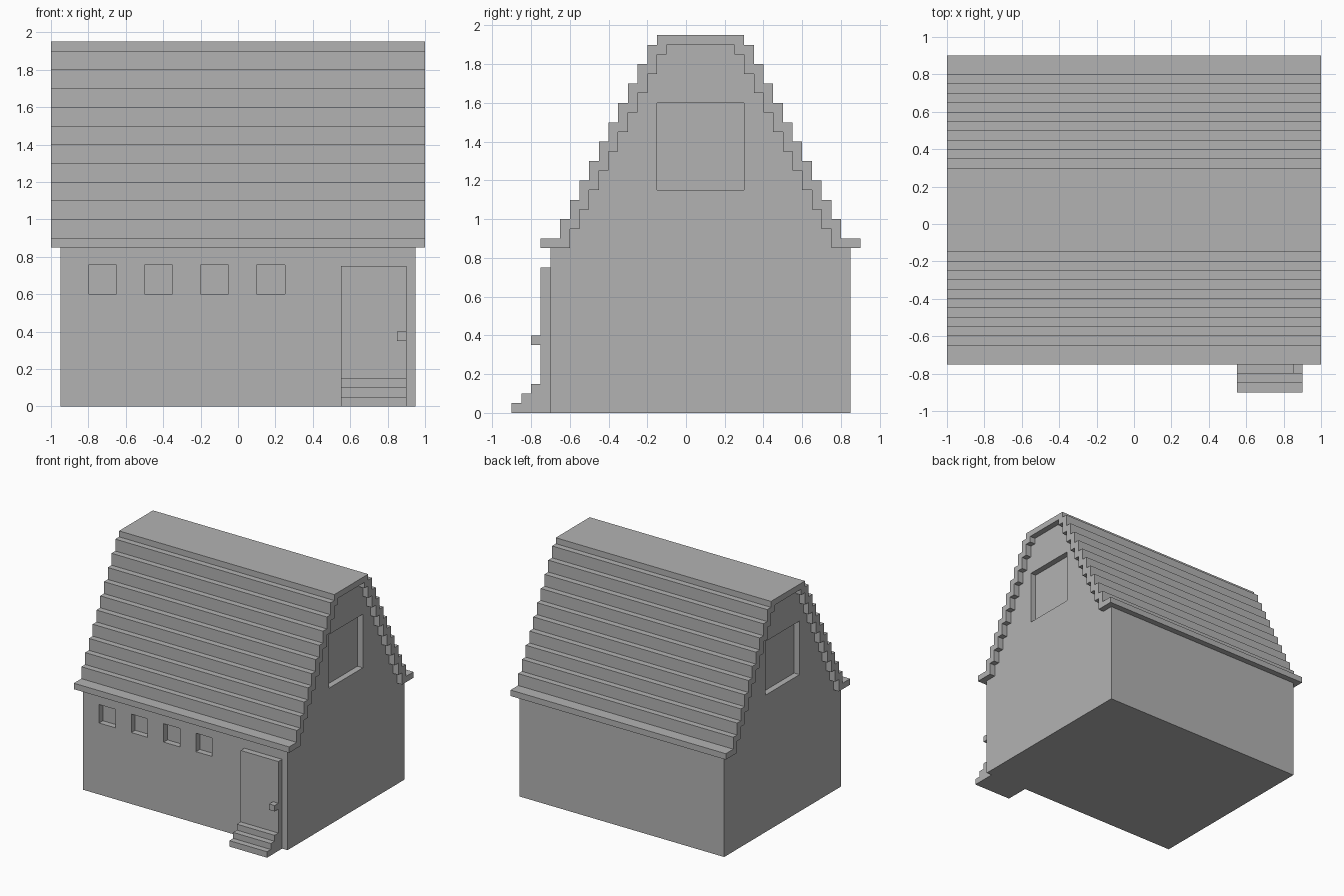
import bpy
import bmesh

cube = bpy.data.objects.get("Cube")
if cube:
    bpy.data.objects.remove(cube, do_unlink=True)

MID = 0.075  # y of the ridge line

grey = bpy.data.materials.new("plain grey")
grey.use_nodes = True
colour = (0.45, 0.45, 0.45, 1)
grey.diffuse_color = colour
grey.node_tree.nodes["Principled BSDF"].inputs["Base Color"].default_value = colour


def finish(name, bm):
    bmesh.ops.recalc_face_normals(bm, faces=bm.faces)
    mesh = bpy.data.meshes.new(name)
    bm.to_mesh(mesh)
    bm.free()
    mesh.materials.append(grey)
    obj = bpy.data.objects.new(name, mesh)
    bpy.context.collection.objects.link(obj)
    return obj


def extrude_profile(name, points, x0, x1):
    """Extrude a closed (y, z) outline along x."""
    bm = bmesh.new()
    face = bm.faces.new([bm.verts.new((x0, y, z)) for y, z in points])
    new = bmesh.ops.extrude_face_region(bm, geom=[face])["geom"]
    verts = [v for v in new if isinstance(v, bmesh.types.BMVert)]
    bmesh.ops.translate(bm, verts=verts, vec=(x1 - x0, 0, 0))
    return finish(name, bm)


def boxes(name, bounds):
    """One mesh made of separate boxes, each given as x, y and z ranges."""
    bm = bmesh.new()
    for ranges in bounds:
        verts = bmesh.ops.create_cube(bm, size=1)["verts"]
        for v in verts:
            v.co = [lo + (c + 0.5) * (hi - lo) for c, (lo, hi) in zip(v.co, ranges)]
    return finish(name, bm)


def staircase(half, z, top):
    """Steps climbing from a half width at height z up to the flat top."""
    points = []
    while z < top - 0.01:
        rise = min(z + 0.1, top)
        points += [(half, z), (half, rise)]
        half, z = half - 0.05, rise
    return points


def left_side(points):
    return [(MID - h, z) for h, z in points]


def right_side(points):
    return [(MID + h, z) for h, z in reversed(points)]


# Walls with stepped gables
inner = staircase(0.675, 0.85, 1.9)
wall_half = [(0.775, 0), (0.775, 0.85)] + inner
walls = extrude_profile("walls", left_side(wall_half) + right_side(wall_half), -0.95, 0.95)

# Recessed front windows and gable windows
openings = [((x, x + 0.15), (-0.8, -0.65), (0.6, 0.755)) for x in (-0.8, -0.5, -0.2, 0.1)]
for side in (-1, 1):
    xs = sorted((side * 0.9, side * 1.1))
    openings.append((xs, (-0.15, 0.3), (1.15, 1.6)))
cutter = boxes("window_cutter", openings)
cutter.hide_render = True
cut = walls.modifiers.new("windows", "BOOLEAN")
cut.operation = "DIFFERENCE"
cut.solver = "EXACT"
cut.object = cutter
bpy.context.view_layer.objects.active = walls
bpy.ops.object.modifier_apply(modifier=cut.name)
bpy.data.objects.remove(cutter, do_unlink=True)

# Stepped roof shell with eaves
outer = [(0.825, 0.85), (0.825, 0.9)] + staircase(0.725, 0.9, 1.95)
roof_outline = left_side(outer) + right_side(outer)
roof_outline += [(MID + h, z) for h, z in inner] + [(MID - h, z) for h, z in reversed(inner)]
extrude_profile("roof", roof_outline, -1, 1)

# Door, handle and front steps
boxes("door", [((0.55, 0.9), (-0.75, -0.7), (0, 0.75))])
boxes("door_handle", [((0.85, 0.9), (-0.8, -0.75), (0.35, 0.4))])
steps = [(-0.75, 0)]
for i in range(3):
    y = -0.9 + 0.05 * i
    steps += [(y, 0.05 * i), (y, 0.05 * (i + 1))]
steps.append((-0.75, 0.15))
extrude_profile("front_steps", steps, 0.55, 0.9)
